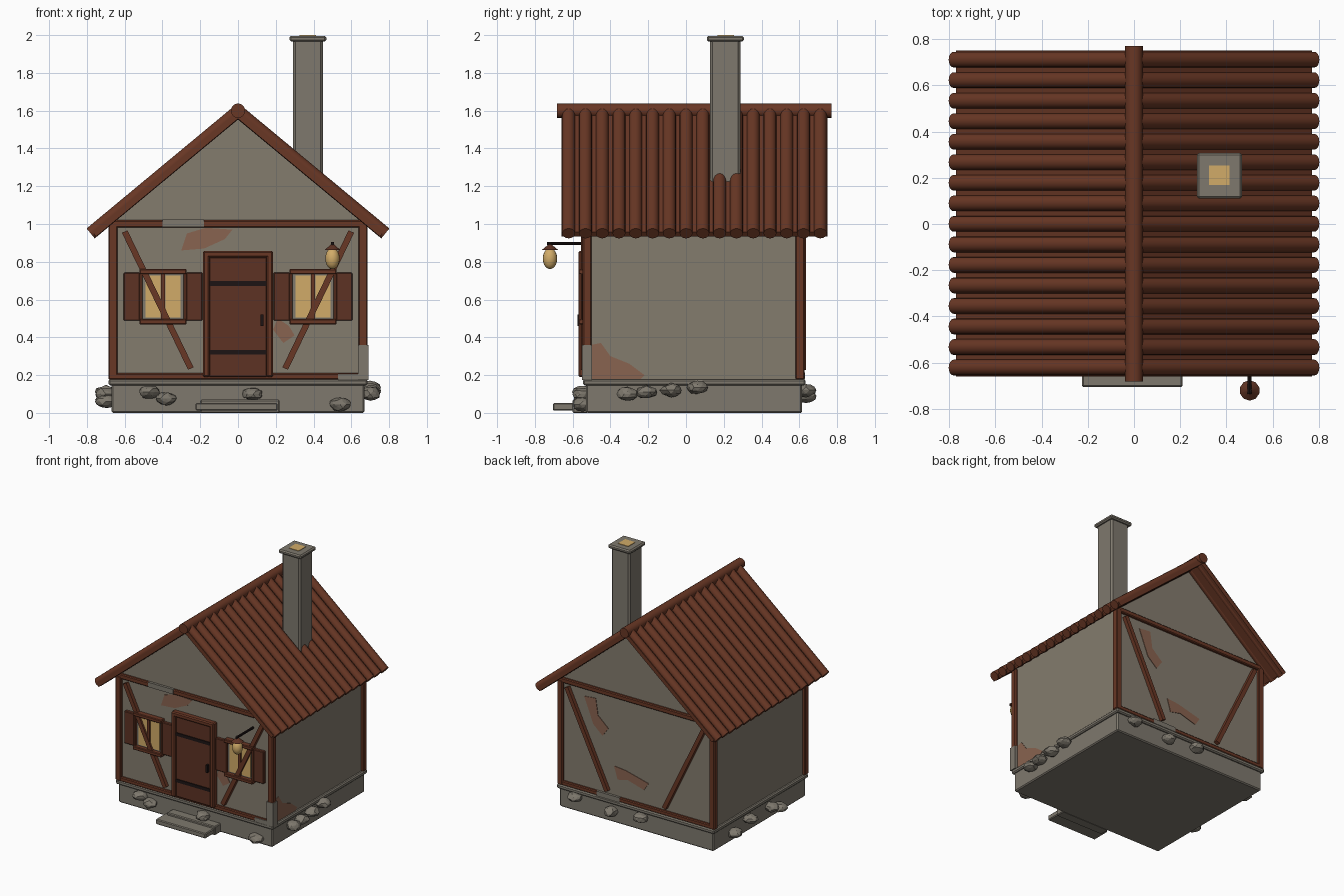
import bpy, bmesh, math, random
from mathutils import Vector, Matrix

random.seed(4)
cube = bpy.data.objects.get("Cube")
if cube:
    bpy.data.objects.remove(cube, do_unlink=True)


def material(name, rgb):
    m = bpy.data.materials.new(name)
    m.use_nodes = True
    m.diffuse_color = (*rgb, 1)
    m.node_tree.nodes["Principled BSDF"].inputs["Base Color"].default_value = (*rgb, 1)
    return m


PLASTER = material("grey plaster", (.23, .2, .155))
STONE = material("grey stone", (.21, .19, .155))
WOOD = material("brown wood", (.14, .038, .018))
PLANK = material("dark plank", (.11, .032, .017))
GLOW = material("warm glow", (.64, .41, .14))
IRON = material("dark iron", (.012, .007, .007))
BRICK = material("exposed brick", (.25, .125, .08))


def finish(name, bm, mat, bevel=0, smooth=False):
    bmesh.ops.recalc_face_normals(bm, faces=bm.faces)
    mesh = bpy.data.meshes.new(name)
    bm.to_mesh(mesh)
    bm.free()
    mesh.materials.append(mat)
    ob = bpy.data.objects.new(name, mesh)
    bpy.context.collection.objects.link(ob)
    if bevel:
        mod = ob.modifiers.new("bevel", "BEVEL")
        mod.width = bevel
    if smooth:
        bpy.ops.object.select_all(action="DESELECT")
        ob.select_set(True)
        bpy.context.view_layer.objects.active = ob
        bpy.ops.object.shade_smooth_by_angle(angle=math.radians(40))
    return ob


def box(name, mat, x, y, z, bevel=0):
    """Box from (low, high) ranges on each axis."""
    bm = bmesh.new()
    bmesh.ops.create_cube(bm, size=1)
    for v in bm.verts:
        v.co = [(r[0] + r[1]) / 2 + c * (r[1] - r[0]) for r, c in zip((x, y, z), v.co)]
    return finish(name, bm, mat, bevel)


def prism(name, mat, points, depth, place):
    """Flat outline pushed along its own normal; place maps (u, v, d) to space."""
    bm = bmesh.new()
    face = bm.faces.new([bm.verts.new(place(u, v, depth[0])) for u, v in points])
    out = bmesh.ops.extrude_face_region(bm, geom=[face])["geom"]
    shift = Vector(place(0, 0, depth[1])) - Vector(place(0, 0, depth[0]))
    bmesh.ops.translate(bm, verts=[g for g in out if isinstance(g, bmesh.types.BMVert)], vec=shift)
    return finish(name, bm, mat)


def rod(name, mat, a, b, r1, r2=None, sides=16):
    a, b = Vector(a), Vector(b)
    d = b - a
    bm = bmesh.new()
    bmesh.ops.create_cone(bm, cap_ends=True, segments=sides, radius1=r1,
                          radius2=r1 if r2 is None else r2, depth=d.length)
    rot = d.to_track_quat("Z", "Y").to_matrix().to_4x4()
    bmesh.ops.transform(bm, matrix=Matrix.Translation((a + b) / 2) @ rot, verts=bm.verts)
    return finish(name, bm, mat, smooth=True)


def facing_y(u, v, d):
    return (u, d, v)


def facing_x(u, v, d):
    return (d, u, v)


FRONT, BACK, SIDE = -.525, .605, .665

# Foundation, lip and doorstep
box("foundation", STONE, (-.67, .67), (-.53, .615), (0, .16), .008)
box("foundation_lip", STONE, (-.685, .685), (-.545, .632), (.145, .178), .008)
box("doorstep", STONE, (-.225, .21), (-.705, -.56), (.012, .052), .006)
box("doorstep_top", STONE, (-.2, .22), (-.6, -.52), (0, .07), .006)

# Walls with both gables
prism("walls", PLASTER, [(-SIDE, .17), (SIDE, .17), (SIDE, 1.01), (0, 1.56), (-SIDE, 1.01)],
      (FRONT, BACK), facing_y)

# Timber framing on front and back
for label, wall, out in (("front", FRONT, -1), ("back", BACK, 1)):
    ys = sorted((wall - out * .025, wall + out * .022))
    beam_y = sorted((wall - out * .01, wall + out * .02))
    box(label + "_top_beam", WOOD, (-.685, .685), beam_y, (.982, 1.02), .006)
    box(label + "_bottom_beam", WOOD, (-.685, .685), beam_y, (.176, .21), .006)
    for side, s in (("left", 1), ("right", -1)):
        box(f"{label}_{side}_post", WOOD, sorted((s * .638, s * .686)), ys, (.176, 1), .006)
        top, low = Vector((s * .6, .96)), Vector((s * .25, .235))
        across = (top - low).normalized().orthogonal() * .016
        corners = [top + across, top - across, low - across, low + across]
        prism(f"{label}_{side}_brace", WOOD, corners, (wall, wall + out * .03), facing_y)

# Door with frame and straps
box("door", PLANK, (-.155, .155), (-.553, -.52), (.19, .825), .006)
for s in (-1, 1):
    box("door_jamb", WOOD, sorted((s * .15, s * .186)), (-.57, -.52), (.19, .855), .008)
box("door_lintel", WOOD, (-.186, .186), (-.57, -.52), (.822, .858), .008)
for z in (.685, .32):
    box("door_strap", IRON, (-.152, .152), (-.56, -.55), (z - .012, z + .012))
box("door_handle", IRON, (.12, .135), (-.575, -.55), (.46, .52))

# Windows: glowing panes, rails, stiles and shutters
for label, cx in (("left", .397), ("right", -.397)):
    box(label + "_window_rim", STONE, (cx - .115, cx + .115), (-.535, -.52), (.485, .745))
    for s in (-1, 1):
        box(label + "_window_pane", GLOW, sorted((cx + s * .012, cx + s * .092)),
            (-.54, -.53), (.505, .728))
        box(label + "_window_stile", WOOD, sorted((cx + s * .108, cx + s * .124)),
            (-.555, -.52), (.485, .745), .003)
        box(label + "_shutter", PLANK, sorted((cx + s * .122, cx + s * .21)),
            (-.55, -.52), (.488, .742), .005)
    box(label + "_window_mullion", WOOD, (cx - .01, cx + .01), (-.55, -.52), (.49, .74))
    for z in (.482, .748):
        box(label + "_window_rail", WOOD, (cx - .125, cx + .125), (-.568, -.52),
            (z - .014, z + .014), .005)

# Roof boards, round battens and ridge log
eave, ridge = Vector((.78, .95)), Vector((0, 1.597))
down = (eave - ridge).normalized()
under = Vector((down.y, -down.x)) * .031
for label, s in (("left", 1), ("right", -1)):
    end = eave - down * .012
    outline = [ridge, end, end + under, Vector((0, ridge.y - .04))]
    prism(label + "_roof_board", WOOD, [(s * p.x, p.y) for p in outline], (-.66, .75), facing_y)
    for i in range(16):
        y = -.621 + i * .0888
        rod(label + "_roof_batten", WOOD, (0, y, ridge.y), (s * eave.x, y, eave.y), .034)
rod("ridge_log", WOOD, (0, -.682, 1.6), (0, .77, 1.6), .038)

# Chimney
box("chimney", STONE, (.292, .45), (.127, .288), (1.15, 1.98), .012)
box("chimney_cap", STONE, (.272, .468), (.11, .307), (1.966, 1.996), .009)
box("chimney_glow", GLOW, (.325, .412), (.168, .254), (1.99, 2))

# Hanging lantern
rod("lantern_arm", IRON, (.5, -.735, .897), (.5, -.52, .897), .009, sides=8)
rod("lantern_hook", IRON, (.5, -.72, .88), (.5, -.72, .905), .008, sides=8)
rod("lantern_cap", PLANK, (.5, -.72, .862), (.5, -.72, .892), .044, .008, sides=10)
bm = bmesh.new()
bmesh.ops.create_uvsphere(bm, u_segments=16, v_segments=10, radius=1)
bmesh.ops.transform(bm, verts=bm.verts,
                    matrix=Matrix.Translation((.5, -.72, .817)) @ Matrix.Diagonal((.038, .038, .056, 1)))
finish("lantern_globe", bm, GLOW, smooth=True)


# Rocks set into the foundation
def rock(x, y, z, size):
    bm = bmesh.new()
    bmesh.ops.create_icosphere(bm, subdivisions=2, radius=size)
    for v in bm.verts:
        v.co *= random.uniform(.88, 1.1)
        v.co.z *= .65
        v.co += Vector((x, y, z))
    finish("foundation_rock", bm, STONE)


for x, z in ((-.47, .11), (-.38, .075), (.08, .1), (.54, .045)):
    rock(x, -.545, z, .055)
for x, z in ((.52, .12), (.21, .09), (-.05, .11)):
    rock(x, .635, z, .055)
for y, z in ((-.31, .1), (-.21, .11), (-.08, .12), (.06, .135)):
    rock(.7, y, z, .055)
for y, z in ((.39, .07), (.2, .11), (-.07, .1), (-.17, .06)):
    rock(-.7, y, z, .055)

# Worn plaster showing brick
blobs = (
    ("front", facing_y, FRONT, -1, [(-.3, .86), (-.27, .95), (-.17, .98), (-.03, .97), (-.07, .92), (-.18, .87)]),
    ("front_low", facing_y, FRONT, -1, [(.186, .44), (.21, .5), (.27, .46), (.3, .41), (.24, .37)]),
    ("side", facing_x, SIDE, 1, [(-.5, .18), (-.5, .36), (-.45, .37), (-.4, .3), (-.3, .26), (-.22, .2), (-.24, .18)]),
    ("back", facing_y, BACK, 1, [(.46, .92), (.36, .93), (.34, .8), (.25, .72), (.3, .65), (.38, .72)]),
    ("back_low", facing_y, BACK, 1, [(.2, .44), (.1, .43), (-.1, .38), (-.06, .32), (.08, .36), (.17, .34)]),
)
for label, place, wall, out, points in blobs:
    prism(label + "_brick_patch", BRICK, points, (wall - out * .003, wall + out * .004), place)

# Bare grey patches on the timber
box("top_beam_patch", STONE, (-.4, -.18), (-.549, -.53), (.985, 1.023))
box("bottom_beam_patch", STONE, (.53, .64), (-.549, -.53), (.174, .207))
box("post_patch", STONE, (.634, .69), (-.551, -.497), (.174, .36))
box("back_beam_patch", STONE, (.14, .34), (.61, .629), (.176, .213))
